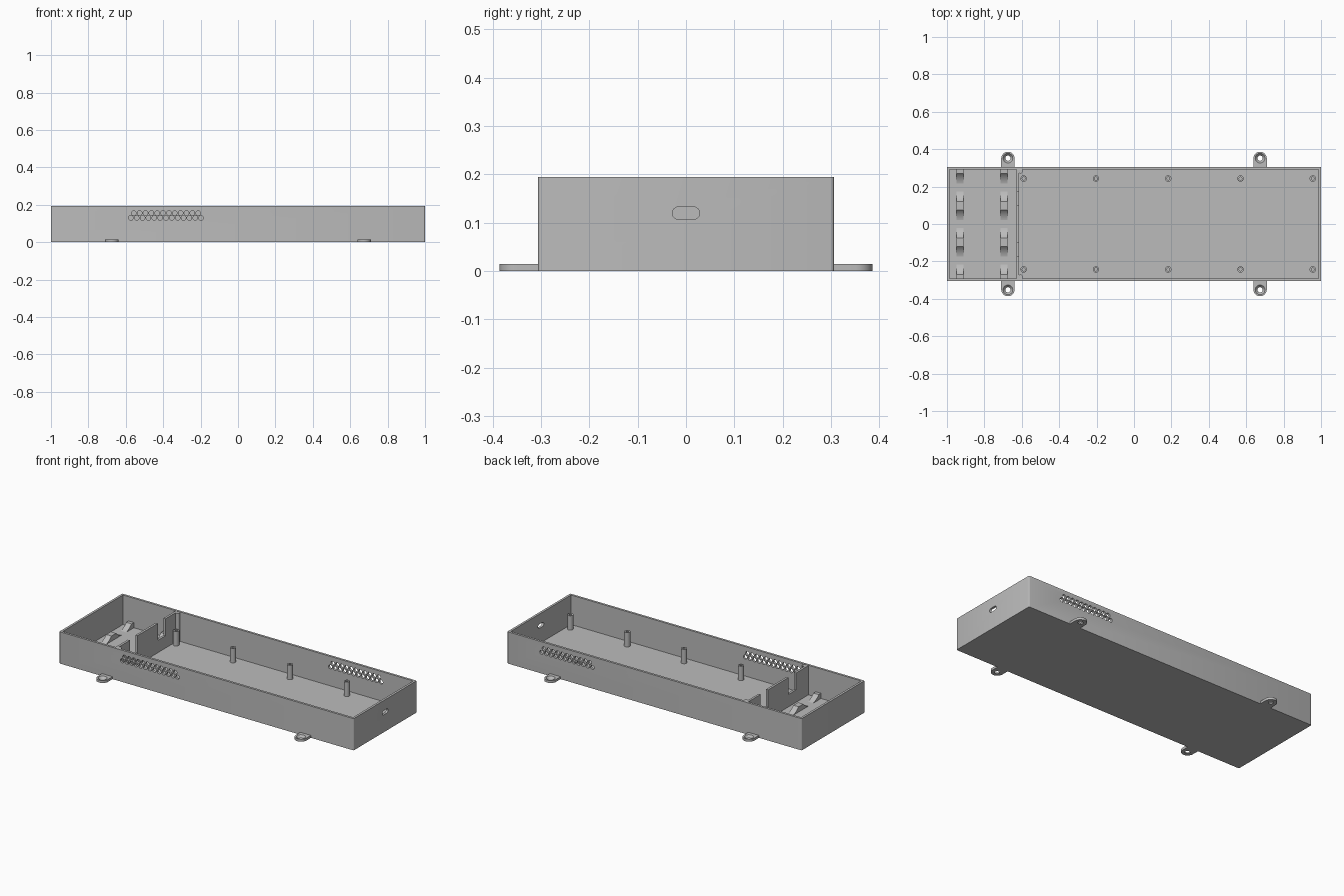
import bpy, bmesh
from math import pi, cos, sin
from mathutils import Matrix, Vector

cube = bpy.data.objects.get("Cube")
if cube:
    bpy.data.objects.remove(cube)

grey = bpy.data.materials.new("neutral grey")
grey.use_nodes = True
grey.diffuse_color = (0.5, 0.5, 0.5, 1)
grey.node_tree.nodes["Principled BSDF"].inputs["Base Color"].default_value = (0.5, 0.5, 0.5, 1)

L, W, H, T = 1.0, 0.306, 0.195, 0.014   # half length, half width, height, wall


def box(bm, x0, x1, y0, y1, z0, z1):
    size = Matrix.Diagonal((x1 - x0, y1 - y0, z1 - z0, 1))
    place = Matrix.Translation(((x0 + x1) / 2, (y0 + y1) / 2, (z0 + z1) / 2))
    return bmesh.ops.create_cube(bm, size=1, matrix=place @ size)["verts"]


def cyl(bm, centre, r, depth, axis="Z", r_top=None, sides=24):
    turn = {"Z": Matrix(), "X": Matrix.Rotation(pi / 2, 4, "Y"),
            "Y": Matrix.Rotation(pi / 2, 4, "X")}[axis]
    bmesh.ops.create_cone(bm, cap_ends=True, segments=sides, radius1=r,
                          radius2=r if r_top is None else r_top, depth=depth,
                          matrix=Matrix.Translation(centre) @ turn)


def prism(bm, outline, offset):
    # Closed outline of 3D points pushed along an offset
    face = bm.faces.new([bm.verts.new(p) for p in outline])
    out = bmesh.ops.extrude_face_region(bm, geom=[face])["geom"]
    bmesh.ops.translate(bm, vec=Vector(offset), verts=[v for v in out if isinstance(v, bmesh.types.BMVert)])
    bmesh.ops.recalc_face_normals(bm, faces=bm.faces)


def make(name, bm):
    mesh = bpy.data.meshes.new(name)
    bm.to_mesh(mesh)
    bm.free()
    obj = bpy.data.objects.new(name, mesh)
    bpy.context.collection.objects.link(obj)
    mesh.materials.append(grey)
    return obj


def cut(obj, cutter_bm):
    # Subtract the cutter and bake the result
    cutter = make("cutter", cutter_bm)
    cutter.hide_render = True
    mod = obj.modifiers.new("cut", "BOOLEAN")
    mod.operation, mod.solver, mod.object = "DIFFERENCE", "EXACT", cutter
    graph = bpy.context.evaluated_depsgraph_get()
    result = bpy.data.meshes.new_from_object(obj.evaluated_get(graph))
    obj.modifiers.clear()
    obj.data = result
    bpy.data.objects.remove(cutter)


def smooth(obj):
    bpy.ops.object.select_all(action="DESELECT")
    obj.select_set(True)
    bpy.context.view_layer.objects.active = obj
    bpy.ops.object.shade_smooth_by_angle(angle=0.6)


# Open tray with slightly eased vertical corners
bm = bmesh.new()
box(bm, -L, L, -W, W, 0, H)
upright = [e for e in bm.edges if abs(e.verts[0].co.z - e.verts[1].co.z) > 0.1]
bmesh.ops.bevel(bm, geom=upright, offset=0.006, segments=3, profile=0.5, affect="EDGES")
tray = make("tray", bm)
bm = bmesh.new()
box(bm, -L + T, L - T, -W + T, W - T, T, H + 0.1)
cut(tray, bm)

# Vent holes in both long walls, and a cable slot in one end wall
bm = bmesh.new()
for y, middle, count in ((-W, -0.385, 13), (W, 0.595, 12)):
    for row in range(2):
        n = count - row
        for i in range(n):
            x = middle + (i - (n - 1) / 2) * 0.0313
            cyl(bm, (x, y, 0.13 + 0.026 * row), 0.0125, 0.08, "Y", sides=16)
r = 0.0128
slot = []
for side in (1, -1):
    for i in range(13):
        a = -pi / 2 + pi * i / 12
        slot.append((L - 0.05, side * (0.0155 + r * cos(a)), 0.12 + side * r * sin(a)))
prism(bm, slot, (0.1, 0, 0))
cut(tray, bm)
smooth(tray)

# Mounting ears with countersunk holes
for x, end in ((-0.674, "right"), (0.674, "left")):
    for s, side in ((-1, "front"), (1, "back")):
        bm = bmesh.new()
        rim = [(x + 0.036 * cos(pi * i / 16), s * (0.35 + 0.036 * sin(pi * i / 16)), 0)
               for i in range(17)]
        rim += [(x - 0.036, s * (W - 0.005), 0), (x + 0.036, s * (W - 0.005), 0)]
        prism(bm, rim, (0, 0, 0.015))
        ear = make(f"{side}_{end}_ear", bm)
        bm = bmesh.new()
        cyl(bm, (x, s * 0.352, 0.0075), 0.014, 0.0152, r_top=0.026)
        cut(ear, bm)
        smooth(ear)

# Board standoffs with screw holes
for i in range(5):
    x = -0.59 + i * 0.3865
    for s, side in ((-1, "front"), (1, "back")):
        bm = bmesh.new()
        cyl(bm, (x, s * 0.243, 0.056), 0.017, 0.092)
        post = make(f"{side}_standoff_{i + 1}", bm)
        bm = bmesh.new()
        cyl(bm, (x, s * 0.243, 0.07), 0.008, 0.1, sides=16)
        cut(post, bm)
        smooth(post)

# Divider with two wire notches, and a round rib at each end of it
bm = bmesh.new()
box(bm, -0.628, -0.614, -W + 0.01, W - 0.01, T - 0.004, H - 0.001)
divider = make("divider", bm)
bm = bmesh.new()
for s in (-1, 1):
    y0, y1 = sorted((s * 0.1, s * 0.172))
    box(bm, -0.7, -0.5, y0, y1, 0.09, H + 0.1)
cut(divider, bm)
for s, side in ((-1, "front"), (1, "back")):
    bm = bmesh.new()
    cyl(bm, (-0.607, s * 0.283, (H + T) / 2 - 0.002), 0.013, H - T, sides=16)
    smooth(make(f"{side}_divider_rib", bm))

# Scalloped cradles for three cells lying side by side
for x, name in ((-0.93, "outer_cradle"), (-0.695, "inner_cradle")):
    bm = bmesh.new()
    box(bm, x - 0.018, x + 0.018, -0.293, 0.293, T - 0.004, 0.046)
    cradle = make(name, bm)
    bm = bmesh.new()
    for y in (-0.195, 0, 0.195):
        cyl(bm, (x, y, 0.11), 0.0985, 0.1, "X", sides=48)
    cut(cradle, bm)
    smooth(cradle)
